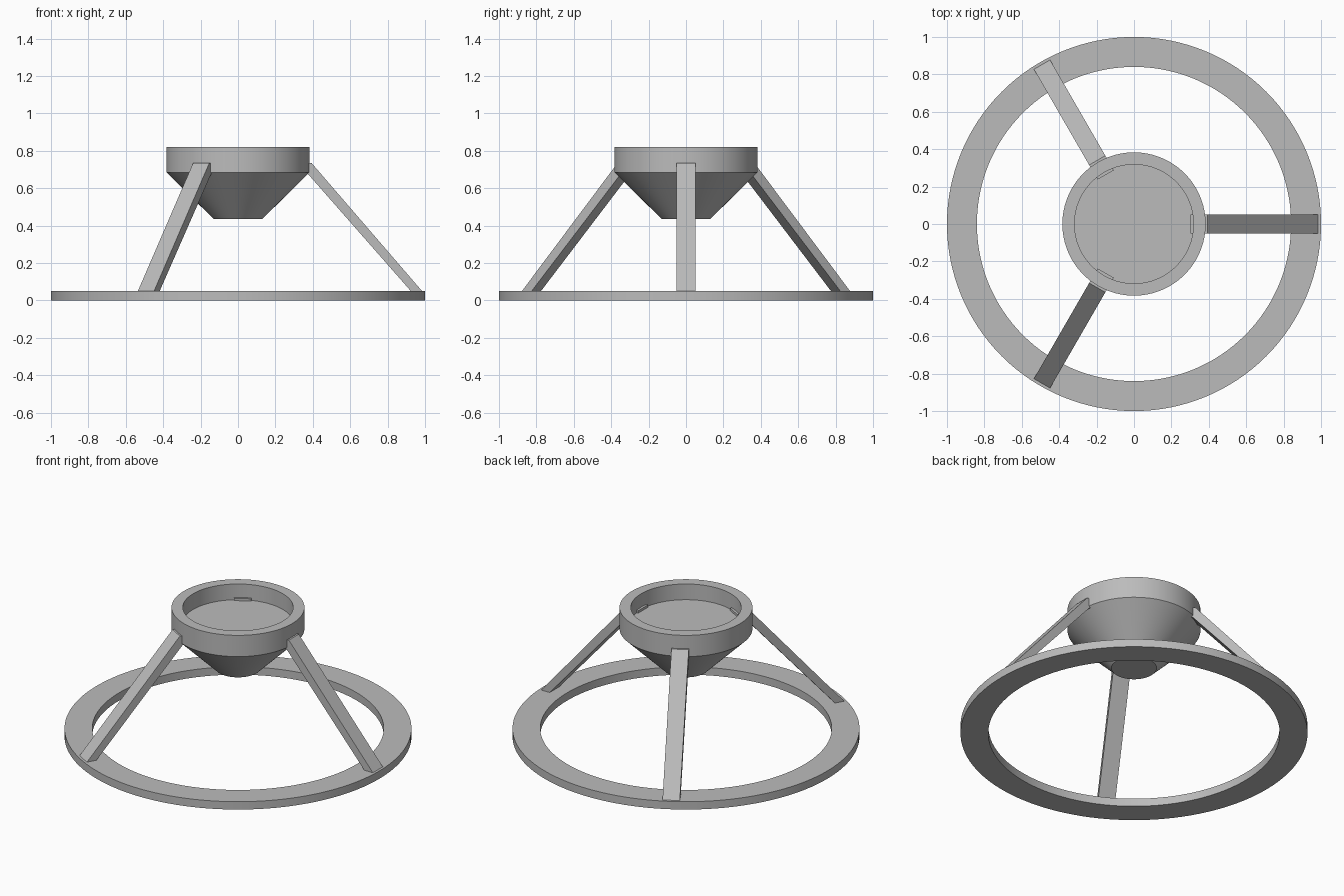
import bpy, bmesh, math
from mathutils import Matrix, Vector

cube = bpy.data.objects.get("Cube")
if cube:
    bpy.data.objects.remove(cube, do_unlink=True)

grey = bpy.data.materials.new("plain_grey")
grey.use_nodes = True
color = (0.5, 0.5, 0.5, 1)
grey.diffuse_color = color
grey.node_tree.nodes["Principled BSDF"].inputs["Base Color"].default_value = color


def finish(name, bm, smooth):
    bmesh.ops.recalc_face_normals(bm, faces=bm.faces)
    mesh = bpy.data.meshes.new(name)
    bm.to_mesh(mesh)
    bm.free()
    mesh.materials.append(grey)
    obj = bpy.data.objects.new(name, mesh)
    bpy.context.collection.objects.link(obj)
    if smooth:
        bpy.ops.object.select_all(action="DESELECT")
        obj.select_set(True)
        bpy.context.view_layer.objects.active = obj
        bpy.ops.object.shade_smooth_by_angle(angle=math.radians(30))
    return obj


def lathe(name, profile, closed, steps=128):
    """Spin a radius/height profile around the z axis."""
    bm = bmesh.new()
    verts = [bm.verts.new((r, 0, z)) for r, z in profile]
    pairs = list(zip(verts, verts[1:]))
    if closed:
        pairs.append((verts[-1], verts[0]))
    edges = [bm.edges.new(p) for p in pairs]
    bmesh.ops.spin(bm, geom=verts + edges, cent=(0, 0, 0), axis=(0, 0, 1),
                   angle=math.tau, steps=steps, use_merge=True)
    bmesh.ops.remove_doubles(bm, verts=bm.verts, dist=1e-5)
    return finish(name, bm, True)


def leg(name, angle):
    """Extrude the leg's side profile across its width, then turn it."""
    side = [(0.303, 0.735), (0.393, 0.735), (0.984, 0.05), (0.984, 0.045),
            (0.924, 0.045), (0.924, 0.05), (0.375, 0.675), (0.303, 0.675)]
    bm = bmesh.new()
    face = bm.faces.new([bm.verts.new((x, -0.05, z)) for x, z in side])
    out = bmesh.ops.extrude_face_region(bm, geom=[face])
    moved = [g for g in out["geom"] if isinstance(g, bmesh.types.BMVert)]
    bmesh.ops.translate(bm, verts=moved, vec=Vector((0, 0.1, 0)))
    bmesh.ops.rotate(bm, verts=bm.verts, matrix=Matrix.Rotation(angle, 3, "Z"))
    return finish(name, bm, False)


# Flat ring on the ground
lathe("base_ring", [(0.84, 0), (1, 0), (1, 0.05), (0.84, 0.05)], True)

# Cup with a shallow recess above a tapered underside
lathe("cup", [(0, 0.435), (0.13, 0.435), (0.383, 0.685), (0.383, 0.82),
              (0.318, 0.82), (0.318, 0.72), (0, 0.72)], False)

# Three slanted legs
for i, place in enumerate(("left", "back_right", "front_right")):
    leg(place + "_leg", i * math.tau / 3)
